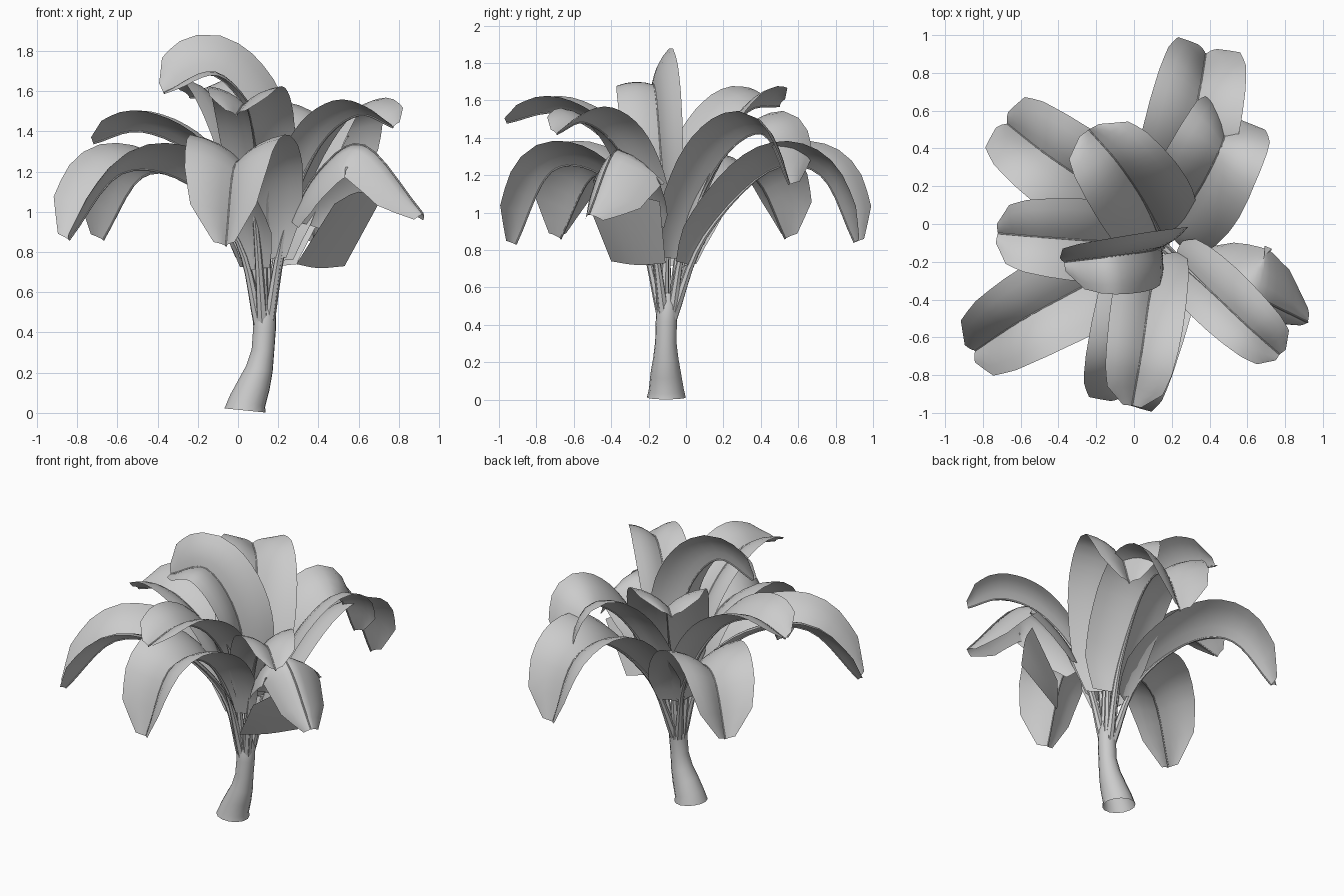
import bpy, math
from mathutils import Vector

if "Cube" in bpy.data.objects:
    bpy.data.objects.remove(bpy.data.objects["Cube"])

CROWN = Vector((0.13, -0.1, 0.43))


def make_mesh(name, verts, faces, angle):
    me = bpy.data.meshes.new(name)
    me.from_pydata([tuple(v) for v in verts], [], faces)
    me.update()
    ob = bpy.data.objects.new(name, me)
    bpy.context.collection.objects.link(ob)
    bpy.ops.object.select_all(action='DESELECT')
    ob.select_set(True)
    bpy.context.view_layer.objects.active = ob
    bpy.ops.object.shade_smooth_by_angle(angle=math.radians(angle))
    return ob


def spline(pts, t):
    # Catmull-Rom point at t in 0..1
    n = len(pts) - 1
    i = min(int(t * n), n - 1)
    u = t * n - i
    p1, p2 = pts[i], pts[i + 1]
    p0 = pts[i - 1] if i > 0 else p1 * 2 - p2
    p3 = pts[i + 2] if i + 2 <= n else p2 * 2 - p1
    return 0.5 * (2 * p1 + (p2 - p0) * u + (2 * p0 - 5 * p1 + 4 * p2 - p3) * u * u
                  + (3 * p1 - p0 - 3 * p2 + p3) * u ** 3)


def tube(name, centres, radii, sides):
    # round tube along a path, open at the foot
    verts, faces = [], []
    n = len(centres)
    for i, (c, r) in enumerate(zip(centres, radii)):
        t = (centres[min(i + 1, n - 1)] - centres[max(i - 1, 0)]).normalized()
        if name == "trunk" and i == 0:
            t = Vector((0.1, 0, 1)).normalized()
        a = t.cross(Vector((0.31, 0.95, 0))).normalized()
        b = t.cross(a)
        for k in range(sides):
            w = 2 * math.pi * k / sides
            verts.append(c + a * r * math.cos(w) + b * r * math.sin(w))
    for i in range(n - 1):
        for k in range(sides):
            q = (k + 1) % sides
            faces.append((i * sides + k, i * sides + q, (i + 1) * sides + q, (i + 1) * sides + k))
    faces.append(tuple(range((n - 1) * sides, n * sides)))
    return make_mesh(name, verts, faces, 50)


# half-width of the blade from its base to its tip
OUTLINE = [0.5, 0.8, 0.91, 0.97, 1.0, 1.0, 0.97, 0.9, 0.75, 0.25]


def outline(s):
    x = s * (len(OUTLINE) - 1)
    i = min(int(x), len(OUTLINE) - 2)
    return OUTLINE[i] + (OUTLINE[i + 1] - OUTLINE[i]) * (x - i)


def leaf(name, pts, start=0.21, widths=(0.28, 0.28), lifts=(32, 32), curl=0):
    pts = [Vector(p) for p in pts]
    out = (pts[0] - CROWN)
    out.z = 0
    pts = [CROWN + out.normalized() * 0.025] + pts
    chord = pts[-1] - pts[0]
    side = chord.cross(Vector((0, 0, 1))).normalized()

    # stem and midrib
    ts = [i / 20 for i in range(21)]
    tube(name + "_stem", [spline(pts, t) for t in ts],
         [max(0.005, 0.03 * (1 - t) ** 2.5) for t in ts], 7)

    # two blade halves folded along the midrib, folding tighter at the tip by curl
    rows, across = 18, 4
    verts, faces = [], []
    for i in range(rows + 1):
        s = i / rows
        t = start + (1 - start) * s
        c = spline(pts, t)
        tan = (spline(pts, min(t + 0.01, 1)) - spline(pts, min(t, 0.999) - 0.01)).normalized()
        up = side.cross(tan).normalized()
        for j in range(-across, across + 1):
            f = abs(j) / across
            k = 0 if j > 0 else 1
            sg = 1 if j > 0 else -1
            a = math.radians(lifts[k] + curl * s * s + 10 - 20 * f)
            w = widths[k] * outline(s) * f
            verts.append(c + side * (sg * w * math.cos(a)) + up * (w * math.sin(a)))
    m = 2 * across + 1
    for i in range(rows):
        for j in range(m - 1):
            faces.append((i * m + j, i * m + j + 1, (i + 1) * m + j + 1, (i + 1) * m + j))
    make_mesh(name, verts, faces, 60)


# trunk: curved and flared at the foot
trunk = [(0.035, -0.105, 0.012, 0.104), (0.048, -0.105, 0.06, 0.093), (0.08, -0.108, 0.14, 0.082),
         (0.107, -0.108, 0.22, 0.068), (0.124, -0.108, 0.31, 0.057), (0.132, -0.105, 0.42, 0.057),
         (0.134, -0.1, 0.5, 0.056), (0.135, -0.1, 0.57, 0.035)]
tube("trunk", [Vector(p[:3]) for p in trunk], [p[3] for p in trunk], 14)

# lower ring of drooping leaves
low = dict(start=0.16, curl=18)
leaf("back_leaf", [(0.2, 0.1, 0.87), (0.29, 0.44, 1.22), (0.35, 0.72, 1.2), (0.38, 0.9, 0.84)], **low)
leaf("back_left_leaf", [(0.0, 0.03, 0.85), (-0.25, 0.22, 1.14), (-0.48, 0.38, 1.17), (-0.67, 0.53, 0.86)], **low)
leaf("front_left_leaf", [(0.0, -0.17, 0.85), (-0.25, -0.32, 1.14), (-0.58, -0.5, 1.19), (-0.84, -0.67, 0.86)], **low)
leaf("front_leaf", [(0.09, -0.25, 0.92), (0.05, -0.45, 1.2), (-0.02, -0.72, 1.22), (-0.06, -0.91, 0.83)], **low)

# right leaf: blades hang from the arched midrib, with a broad underside panel
leaf("right_leaf", [(0.24, -0.18, 0.88), (0.4, -0.28, 1.2), (0.63, -0.38, 1.33), (0.92, -0.52, 0.99)],
     start=0.3, widths=(0.22, 0.33), lifts=(-40, -25))
bottom = [Vector((0.29, -0.4, 0.74)), Vector((0.4, -0.26, 0.72)), Vector((0.53, -0.11, 0.73))]
top = [Vector((0.48, -0.52, 1.04)), Vector((0.6, -0.34, 1.1)), Vector((0.71, -0.14, 1.06))]
N = 6
panel = [spline(bottom, i / N).lerp(spline(top, i / N), j / N) for i in range(N + 1) for j in range(N + 1)]
make_mesh("right_leaf_underside", panel,
          [(i * 7 + j, i * 7 + j + 1, i * 7 + j + 8, i * 7 + j + 7) for i in range(N) for j in range(N)], 60)

# upper leaves
leaf("back_right_leaf", [(0.21, 0.0, 0.87), (0.35, 0.19, 1.28), (0.46, 0.41, 1.42), (0.5, 0.55, 1.15)],
     start=0.18, curl=10)
leaf("left_leaf", [(0.03, -0.1, 0.9), (-0.2, -0.09, 1.26), (-0.48, -0.07, 1.4), (-0.72, -0.05, 1.34)],
     widths=(0.24, 0.24), curl=10)
leaf("upper_front_leaf", [(0.12, -0.2, 0.95), (0.08, -0.4, 1.35), (0.04, -0.68, 1.53), (-0.01, -0.96, 1.48)],
     widths=(0.22, 0.22), lifts=(36, 36))
leaf("upper_right_leaf", [(0.24, -0.2, 0.95), (0.41, -0.36, 1.33), (0.6, -0.54, 1.48), (0.77, -0.69, 1.42)],
     widths=(0.18, 0.2), curl=10)
leaf("upper_back_leaf", [(0.12, -0.02, 0.9), (0.04, 0.14, 1.3), (-0.09, 0.33, 1.54), (-0.24, 0.5, 1.57)],
     curl=8)
leaf("top_leaf", [(0.14, -0.11, 0.9), (0.09, -0.14, 1.4), (-0.12, -0.17, 1.68), (-0.37, -0.2, 1.59)],
     start=0.28, widths=(0.23, 0.21), lifts=(75, 8))
